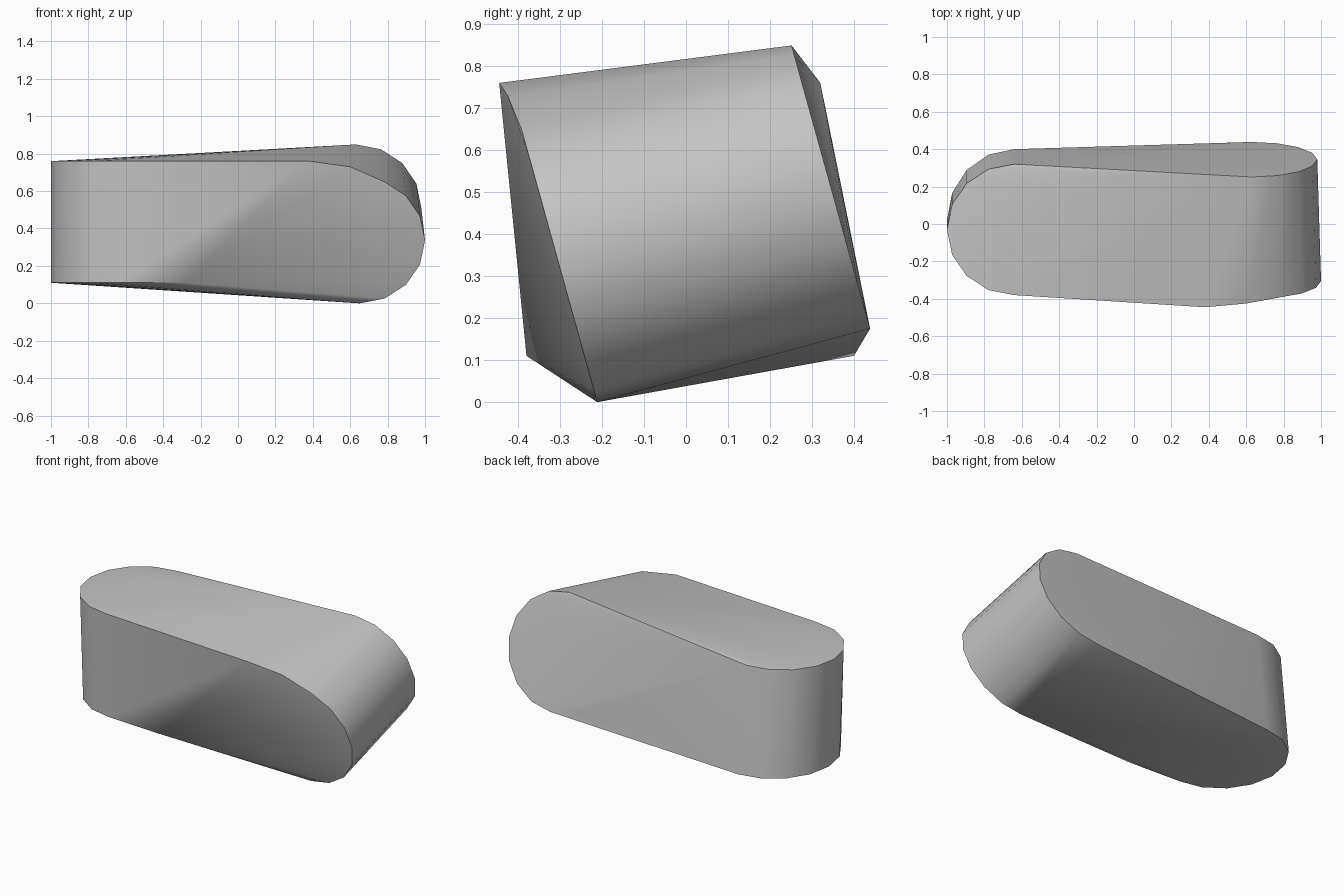
import bpy, bmesh, math
from mathutils import Vector

cube = bpy.data.objects.get("Cube")
if cube:
    bpy.data.objects.remove(cube, do_unlink=True)

SEGMENTS = 16


def ring(bm, centre, u, v):
    """Add the rim points of one end cap, spanned by two radius vectors."""
    centre, u, v = Vector(centre), Vector(u), Vector(v)
    for i in range(SEGMENTS):
        a = 2 * math.pi * i / SEGMENTS
        bm.verts.new(centre + u * math.cos(a) + v * math.sin(a))


bm = bmesh.new()

# upright rounded end: level top and bottom rims
ring(bm, (-0.64, -0.03, 0.76), (0.36, 0, 0), (0, 0.35, 0))
ring(bm, (-0.64, 0.02, 0.11), (0.36, 0, 0), (0, 0.38, 0))

# crosswise rounded end: front and back rims, leaning back
lean = math.radians(15.5)
up = Vector((0, -math.sin(lean), math.cos(lean))) * 0.35
ring(bm, (0.65, -0.305, 0.337), (0.35, 0, 0), up)
ring(bm, (0.63, 0.345, 0.512), (0.35, 0, 0), up)

# corners where the upright end runs into the front face
for corner in ((0.38, -0.445, 0.76), (0.6, -0.425, 0.73), (-0.28, -0.38, 0.11)):
    bm.verts.new(corner)

# skin stretched over both ends
hull = bmesh.ops.convex_hull(bm, input=bm.verts)
inner = {g for g in hull["geom_interior"] + hull["geom_unused"]
         if isinstance(g, bmesh.types.BMVert)}
bmesh.ops.delete(bm, geom=list(inner), context="VERTS")
bmesh.ops.dissolve_limit(bm, angle_limit=math.radians(0.5),
                         verts=bm.verts, edges=bm.edges)
bmesh.ops.recalc_face_normals(bm, faces=bm.faces)

mesh = bpy.data.meshes.new("twisted_block")
bm.to_mesh(mesh)
bm.free()
block = bpy.data.objects.new("twisted_block", mesh)
bpy.context.collection.objects.link(block)

# plain grey
grey = bpy.data.materials.new("plain_grey")
grey.use_nodes = True
colour = (0.55, 0.55, 0.55, 1)
grey.diffuse_color = colour
grey.node_tree.nodes["Principled BSDF"].inputs["Base Color"].default_value = colour
mesh.materials.append(grey)

bpy.ops.object.select_all(action="DESELECT")
block.select_set(True)
bpy.context.view_layer.objects.active = block
bpy.ops.object.shade_smooth_by_angle(angle=math.radians(30))
